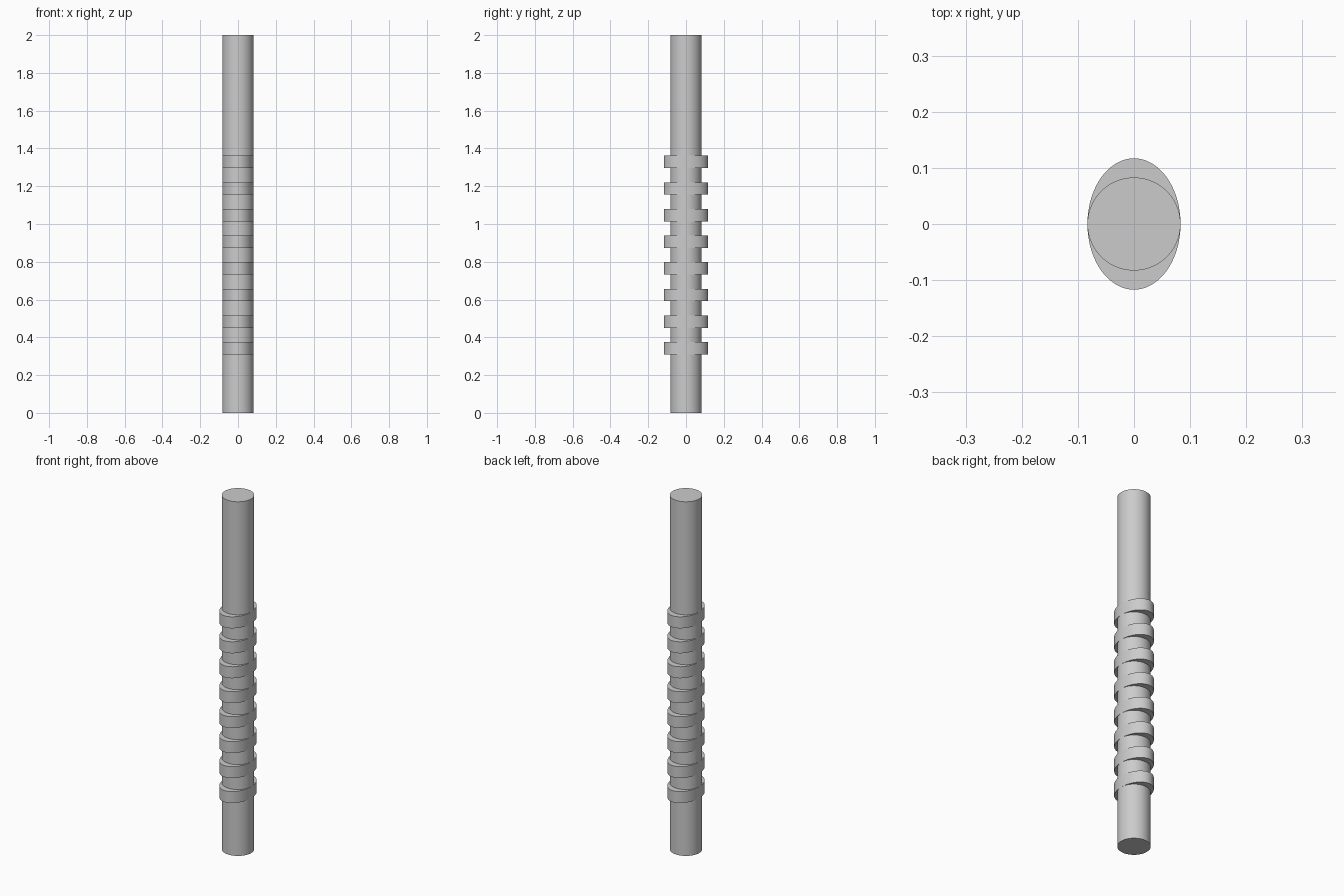
import bpy
import math

cube = bpy.data.objects.get("Cube")
if cube:
    bpy.data.objects.remove(cube, do_unlink=True)

RADIUS = 0.083
RIDGE_DEPTH = 0.117
RIDGE_HEIGHT = 0.065
FIRST_RIDGE = 0.342
RIDGE_STEP = 0.141
RIDGE_COUNT = 8

grey = bpy.data.materials.new("plain grey")
grey.use_nodes = True
colour = (0.6, 0.6, 0.6, 1)
grey.diffuse_color = colour
grey.node_tree.nodes["Principled BSDF"].inputs["Base Color"].default_value = colour


def add_cylinder(name, height, z, depth_radius):
    """Smooth upright cylinder, stretched front to back into an ellipse."""
    bpy.ops.mesh.primitive_cylinder_add(vertices=64, radius=RADIUS, depth=height,
                                        location=(0, 0, z))
    part = bpy.context.object
    part.name = name
    part.scale.y = depth_radius / RADIUS
    bpy.ops.object.transform_apply(location=False, rotation=False, scale=True)
    part.data.materials.append(grey)
    bpy.ops.object.shade_smooth_by_angle(angle=math.radians(30))
    return part


# Straight round rod
add_cylinder("rod", 2, 1, RADIUS)

# Oval ridges, flush with the rod at its sides
for i in range(RIDGE_COUNT):
    add_cylinder(f"ridge_{i + 1}", RIDGE_HEIGHT, FIRST_RIDGE + i * RIDGE_STEP, RIDGE_DEPTH)
